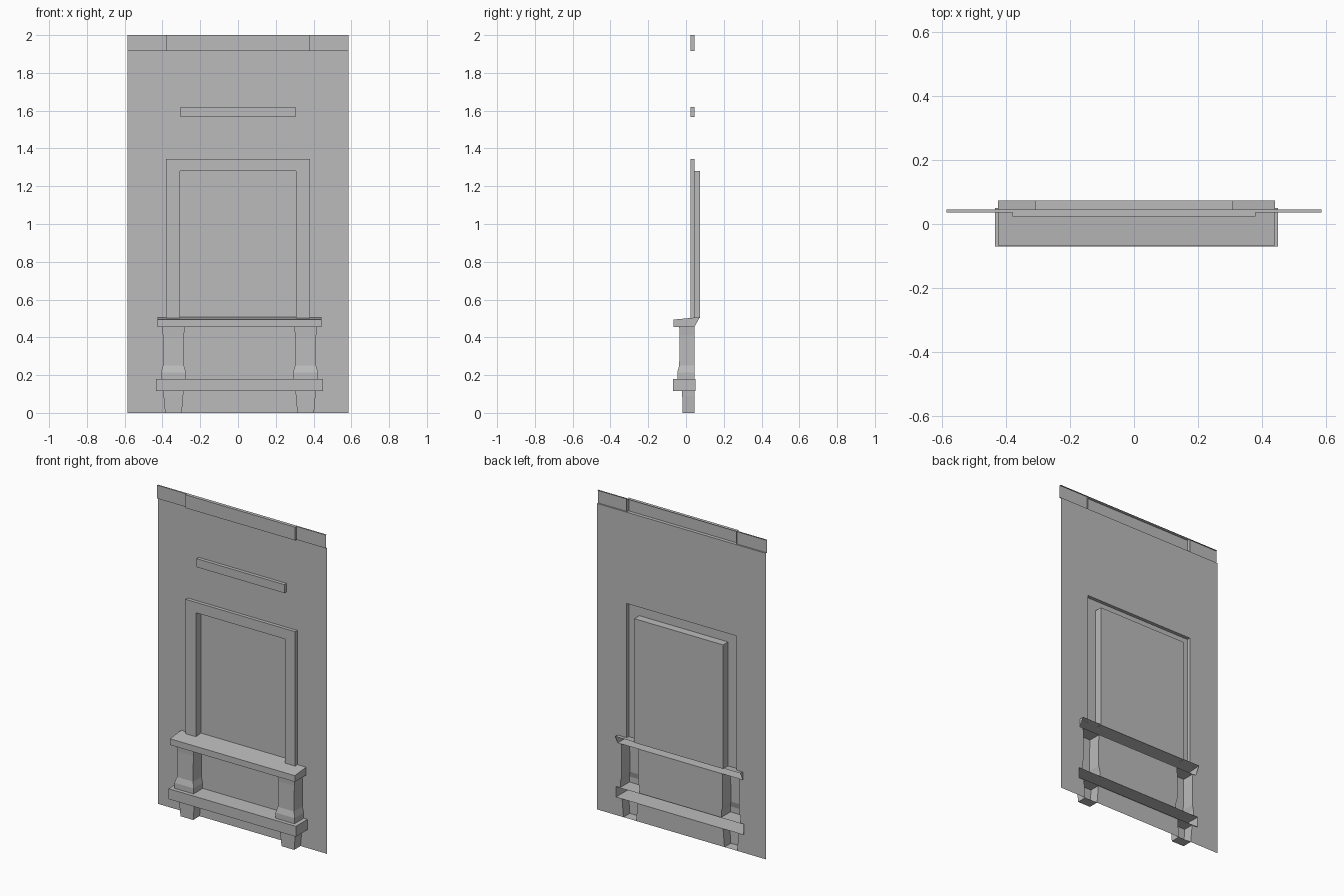
import bpy

if "Cube" in bpy.data.objects:
    bpy.data.objects.remove(bpy.data.objects["Cube"], do_unlink=True)

grey = bpy.data.materials.new("plaster grey")
grey.use_nodes = True
grey.diffuse_color = (0.5, 0.5, 0.5, 1)
grey.node_tree.nodes["Principled BSDF"].inputs["Base Color"].default_value = (0.5, 0.5, 0.5, 1)

WALL_Y = 0.045      # wall plane
FRONT_Y = 0.0235    # face of frame, lintel and cornice centre
HALF_W = 0.585
SHIFT = 0.008       # sill, rail and posts sit slightly off centre


def make(name, polys):
    """Mesh object from a list of polygons given as points."""
    verts, faces = [], []
    for poly in polys:
        faces.append(range(len(verts), len(verts) + len(poly)))
        verts += poly
    mesh = bpy.data.meshes.new(name)
    mesh.from_pydata(verts, [], [tuple(f) for f in faces])
    mesh.materials.append(grey)
    obj = bpy.data.objects.new(name, mesh)
    bpy.context.collection.objects.link(obj)


def shell(name, cx, sections, back=WALL_Y, ends=True):
    """Open-backed block lofted through (z, half width, front y) sections."""
    rings = [[(cx - h, back, z), (cx - h, f, z), (cx + h, f, z), (cx + h, back, z)]
             for z, h, f in sections]
    sides = range(3) if ends else [1]
    polys = [[a[i], a[i + 1], b[i + 1], b[i]] for a, b in zip(rings, rings[1:]) for i in sides]
    make(name, polys + [rings[0][::-1], rings[-1]])


# Posts and feet, as (z, half width, front y)
foot = [(0, 0.044, -0.018), (0.09, 0.052, -0.020), (0.115, 0.053, -0.020)]
post = [(0.18, 0.066, -0.046), (0.215, 0.066, -0.046), (0.25, 0.056, -0.036),
        (0.41, 0.056, -0.034), (0.455, 0.06, -0.036)]
for side, sign in (("right", -1), ("left", 1)):
    shell(side + "_foot", SHIFT + sign * 0.35, foot)
    shell(side + "_post", SHIFT + sign * 0.35, post)

# Lower rail
RAIL_H = 0.442
shell("lower_rail", SHIFT, [(0.115, RAIL_H, -0.07), (0.18, RAIL_H, -0.07)], back=0.05)

# Sloping sill, profile in y and z extruded along x
SILL_H = 0.433
profile = [(WALL_Y, 0.455), (-0.067, 0.455), (-0.067, 0.494), (0.073, 0.507)]
lo, hi = [[(SHIFT + s * SILL_H, y, z) for y, z in profile] for s in (-1, 1)]
make("window_sill", [[lo[i], hi[i], hi[i + 1], lo[i + 1]] for i in range(3)] + [lo, hi[::-1]])

# Window surround with a recess that runs through the wall to the pane
loops = [[(-w, y, 0.503), (-w, y, top), (w, y, top), (w, y, 0.503)]
         for w, y, top in ((0.38, WALL_Y, 1.345), (0.38, FRONT_Y, 1.345),
                           (0.308, FRONT_Y, 1.28), (0.308, 0.073, 1.28))]
make("window_surround", [[a[i], b[i], b[i + 1], a[i + 1]]
                         for a, b in zip(loops, loops[1:]) for i in range(3)])
make("window_pane", [loops[-1][::-1]])

# Lintel strip above the window
shell("lintel", 0, [(1.567, 0.305, FRONT_Y), (1.62, 0.305, FRONT_Y)])

# Cornice: raised centre and two thinner wings
shell("cornice_centre", 0, [(z, 0.38, FRONT_Y) for z in (1.917, 2)])
for side, sign in (("right", -1), ("left", 1)):
    wing = (HALF_W - 0.38) / 2
    shell(side + "_cornice", sign * (0.38 + wing), [(z, wing, 0.036) for z in (1.917, 2)], ends=False)


# Wall, stacked in bands that leave openings behind the hollow parts
def post_cuts(h):
    return [SHIFT - 0.35 - h, SHIFT - 0.35 + h, SHIFT + 0.35 - h, SHIFT + 0.35 + h]


def plain(z0, z1, cuts):
    return (z0, cuts, z1, cuts)


bands = [(a[0], post_cuts(a[1]), b[0], post_cuts(b[1]))
         for part in (foot, post) for a, b in zip(part, part[1:])]
bands += [plain(0.115, 0.18, [SHIFT - RAIL_H, SHIFT + RAIL_H]),
          plain(0.455, 0.504, [SHIFT - SILL_H, SHIFT + SILL_H]),
          plain(0.504, 1.345, [-0.38, 0.38]),
          plain(1.345, 1.917, [])]
wall = []
for z0, cuts0, z1, cuts1 in bands:
    low = [-HALF_W] + cuts0 + [HALF_W]
    high = [-HALF_W] + cuts1 + [HALF_W]
    for i in range(0, len(low), 2):
        wall.append([(low[i], WALL_Y, z0), (low[i + 1], WALL_Y, z0),
                     (high[i + 1], WALL_Y, z1), (high[i], WALL_Y, z1)])
make("wall", wall)
